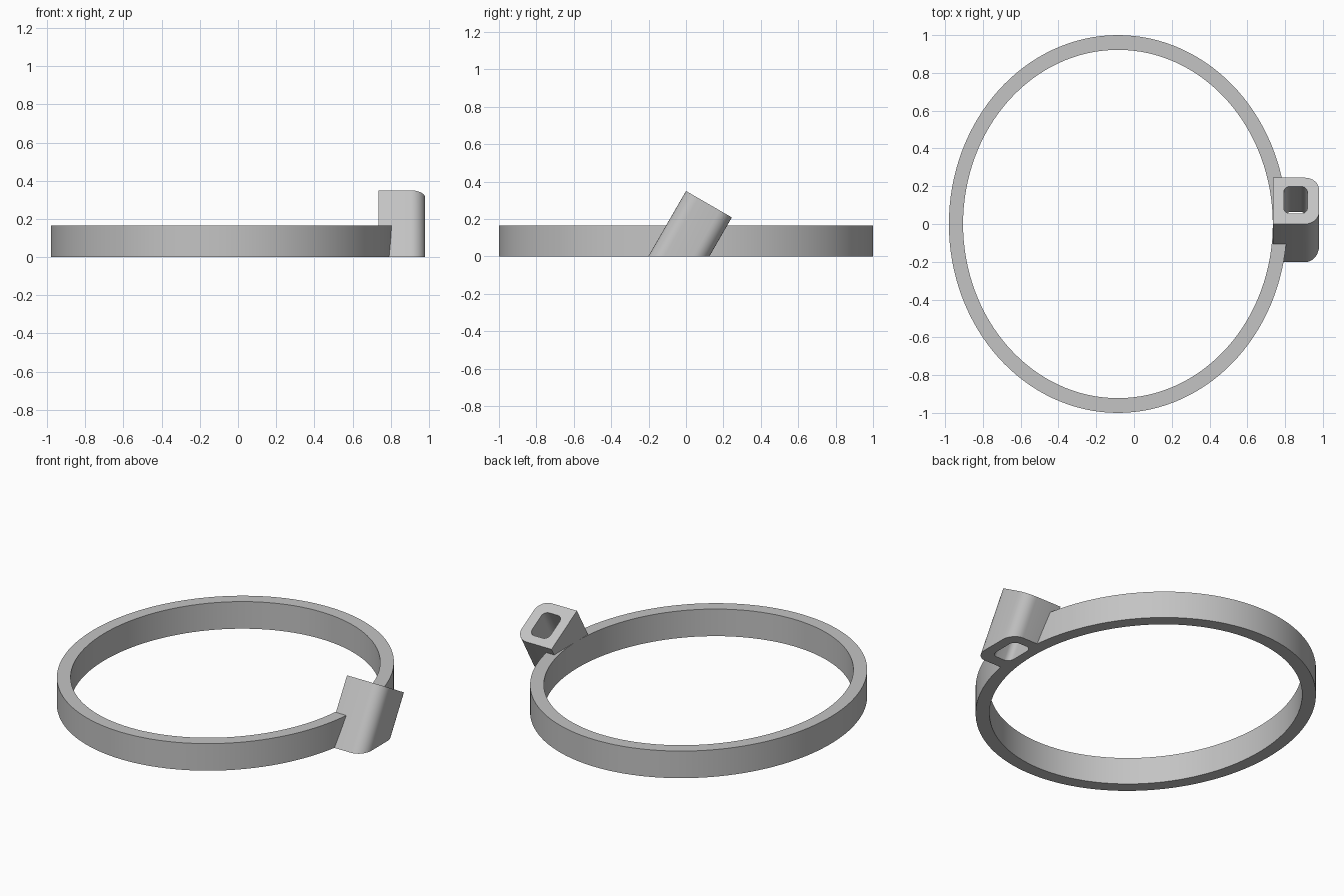
import bpy
import bmesh
from math import cos, sin, pi, radians

cube = bpy.data.objects.get("Cube")
if cube:
    bpy.data.objects.remove(cube, do_unlink=True)

grey = bpy.data.materials.new("light grey")
grey.use_nodes = True
colour = (0.55, 0.55, 0.55, 1)
grey.diffuse_color = colour
grey.node_tree.nodes["Principled BSDF"].inputs["Base Color"].default_value = colour

TILT = radians(30)
TOP_Z = 0.35


def finish(name, bm):
    bmesh.ops.recalc_face_normals(bm, faces=bm.faces)
    mesh = bpy.data.meshes.new(name)
    bm.to_mesh(mesh)
    bm.free()
    obj = bpy.data.objects.new(name, mesh)
    bpy.context.collection.objects.link(obj)
    mesh.materials.append(grey)
    return obj


def select_only(obj):
    bpy.ops.object.select_all(action="DESELECT")
    obj.select_set(True)
    bpy.context.view_layer.objects.active = obj


def tube(name, outer_low, outer_high, inner_low, inner_high):
    """Hollow body from four matching loops."""
    bm = bmesh.new()
    loops = [[bm.verts.new(p) for p in loop]
             for loop in (outer_low, outer_high, inner_high, inner_low)]
    n = len(outer_low)
    for k in range(4):
        a, b = loops[k], loops[(k + 1) % 4]
        for i in range(n):
            j = (i + 1) % n
            bm.faces.new((a[i], a[j], b[j], b[i]))
    return finish(name, bm)


def ellipse(rx, ry, z, n=128):
    return [(-0.085 + rx * cos(2 * pi * i / n), ry * sin(2 * pi * i / n), z)
            for i in range(n)]


def rounded(x0, x1, v0, v1, r_left, r_right, steps=8):
    """Rounded rectangle in the tilted end plane."""
    corners = [(x1, v1, -1, -1, r_right, 0), (x0, v1, 1, -1, r_left, 1),
               (x0, v0, 1, 1, r_left, 2), (x1, v0, -1, 1, r_right, 3)]
    pts = []
    for x, v, sx, sv, r, quarter in corners:
        for i in range(steps + 1):
            a = (quarter + i / steps) * pi / 2
            pts.append((x + sx * r + r * cos(a), v + sv * r + r * sin(a)))
    return pts


def end_loop(profile, lift=0.0):
    """Square-cut upper end, optionally moved along the tilted axis."""
    return [(x, v * cos(TILT) + lift * sin(TILT),
             TOP_Z - v * sin(TILT) + lift * cos(TILT)) for x, v in profile]


def ground_loop(profile, z=0.0):
    """Lower end, cut level at height z."""
    return [(x, y - (top - z) * sin(TILT) / cos(TILT), z)
            for x, y, top in end_loop(profile)]


# Oval band
band = tube("oval_band", ellipse(0.895, 1.0, 0), ellipse(0.895, 1.0, 0.165),
            ellipse(0.82, 0.922, 0), ellipse(0.82, 0.922, 0.165))

# Tilted socket, rounded on its outer side; tiny radius keeps inner corners square
outer = rounded(0.735, 0.98, 0, 0.283, 0.0005, 0.075)
hole = rounded(0.793, 0.918, 0.063, 0.23, 0.035, 0.035)
socket = tube("tilted_socket", ground_loop(outer), end_loop(outer),
              ground_loop(hole), end_loop(hole))

# Clear the socket's passage through the band
bm = bmesh.new()
low = [bm.verts.new(p) for p in ground_loop(hole, -0.05)]
high = [bm.verts.new(p) for p in end_loop(hole, 0.05)]
bm.faces.new(low)
bm.faces.new(high)
for i in range(len(low)):
    j = (i + 1) % len(low)
    bm.faces.new((low[i], low[j], high[j], high[i]))
cutter = finish("passage_cutter", bm)
cutter.hide_render = True
cut = band.modifiers.new("passage", "BOOLEAN")
cut.operation = "DIFFERENCE"
cut.solver = "EXACT"
cut.object = cutter
select_only(band)
bpy.ops.object.modifier_apply(modifier=cut.name)
bpy.data.objects.remove(cutter, do_unlink=True)

for part in (band, socket):
    select_only(part)
    bpy.ops.object.shade_smooth_by_angle(angle=radians(30))
